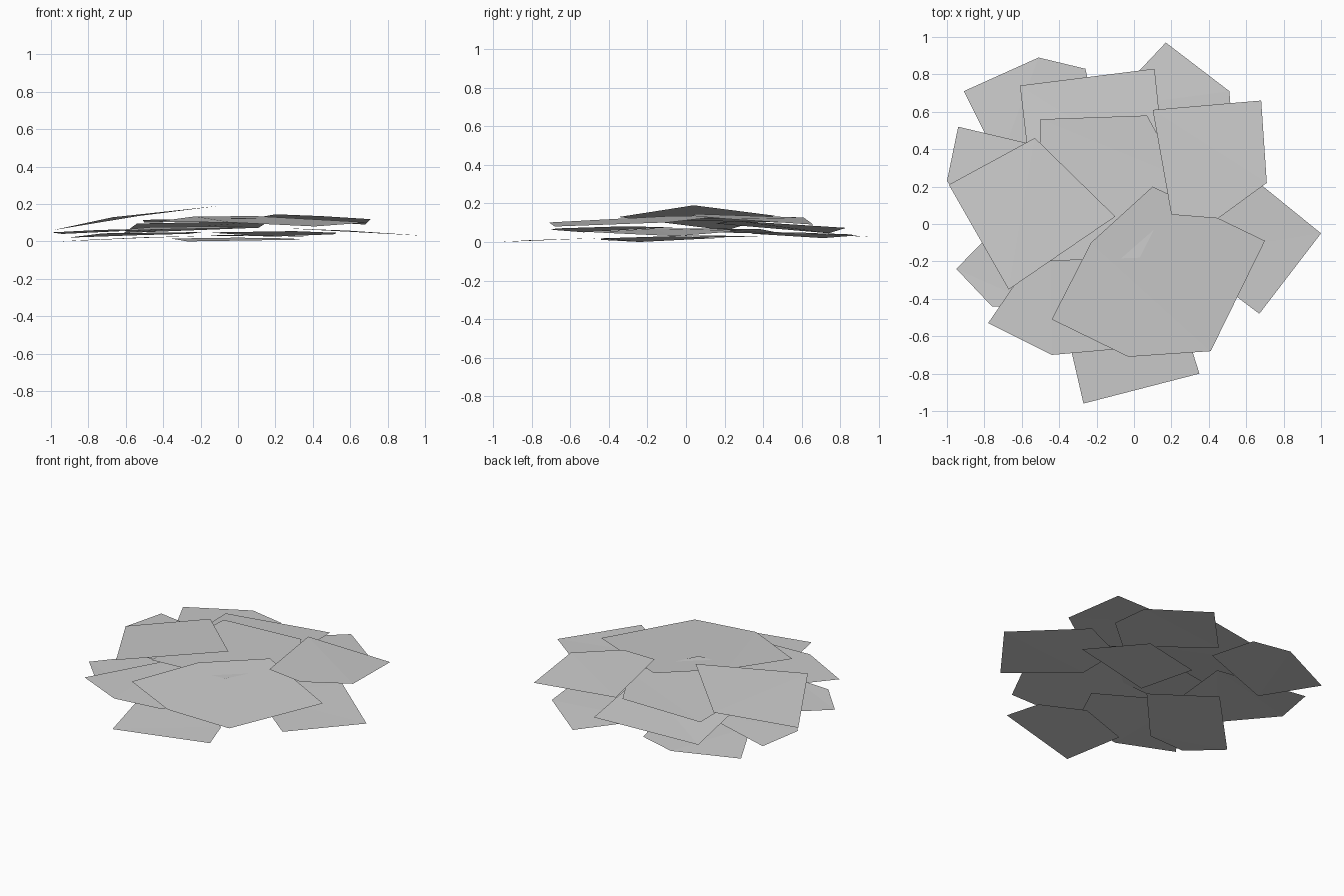
import bpy
import bmesh
from math import hypot, sqrt

default_cube = bpy.data.objects.get("Cube")
if default_cube:
    bpy.data.objects.remove(default_cube, do_unlink=True)

# One plain grey for the whole pile
grey = bpy.data.materials.new("plain_grey")
grey.use_nodes = True
colour = (.6, .6, .6, 1)
grey.diffuse_color = colour
grey.node_tree.nodes["Principled BSDF"].inputs["Base Color"].default_value = colour


def sheet(name, outer_height, inner_height, *outline):
    """Thin sheet that rises from its outermost corner towards the pile's middle."""
    reach = [hypot(x, y) for x, y in outline]
    near, far = min(reach), max(reach)
    bm = bmesh.new()
    corners = []
    for (x, y), r in zip(outline, reach):
        rise = sqrt((far - r) / (far - near))
        z = outer_height + (inner_height - outer_height) * rise
        corners.append(bm.verts.new((x, y, z)))
    face = bm.faces.new(corners)
    face.normal_update()
    if face.normal.z < 0:
        face.normal_flip()
    bmesh.ops.triangulate(bm, faces=[face])
    mesh = bpy.data.meshes.new(name)
    bm.to_mesh(mesh)
    bm.free()
    mesh.materials.append(grey)
    sheet_object = bpy.data.objects.new(name, mesh)
    bpy.context.scene.collection.objects.link(sheet_object)
    return sheet_object


# Bottom layer, lying on the ground
sheet("bottom_front_sheet", 0, .02,
      (-.27, -.96), (.35, -.8), (.28, -.58), (0, -.45), (-.36, -.57))
sheet("bottom_right_sheet", 0, .03,
      (-.95, -.24), (-.76, -.44), (-.5, -.44), (-.16, -.07), (-.52, .2))
sheet("bottom_back_right_sheet", .02, .05,
      (-.91, .71), (-.51, .89), (-.26, .83), (-.19, .52), (-.72, .33))
sheet("bottom_back_left_sheet", .025, .055,
      (.17, .97), (.51, .71), (.53, .45), (.3, .25), (-.16, .62))
sheet("bottom_left_sheet", .03, .07,
      (1, -.05), (.67, -.48), (.26, -.17), (.26, .14), (.58, .29))
sheet("bottom_middle_sheet", .025, .035,
      (.5, .1), (.22, .42), (-.19, .33), (-.1, -.05))

# Middle layer, raised and overlapping the bottom one
sheet("middle_right_sheet", .04, .07,
      (-.94, .52), (-1, .23), (-.75, -.1), (-.4, -.1), (-.35, .38))
sheet("middle_front_right_sheet", .05, .08,
      (-.78, -.53), (-.44, -.7), (-.1, -.67), (.05, -.35), (-.45, -.05))
sheet("middle_back_sheet", .045, .11,
      (-.61, .74), (.11, .83), (.17, .25), (-.54, .15))
sheet("middle_core_sheet", .1, .125,
      (-.5, .56), (.07, .58), (.25, .25), (.03, -.18), (-.51, -.2))

# Top layer, leaning against the middle of the pile
sheet("top_front_left_sheet", .08, .135,
      (.7, -.09), (.41, -.68), (-.03, -.71), (-.44, -.51), (-.23, -.1), (.1, .2))
sheet("top_back_left_sheet", .09, .145,
      (.68, .66), (.71, .22), (.45, .03), (.2, .05), (.1, .61))
sheet("top_right_sheet", .06, .19,
      (-.99, .21), (-.53, .46), (-.1, .04), (-.67, -.35))
